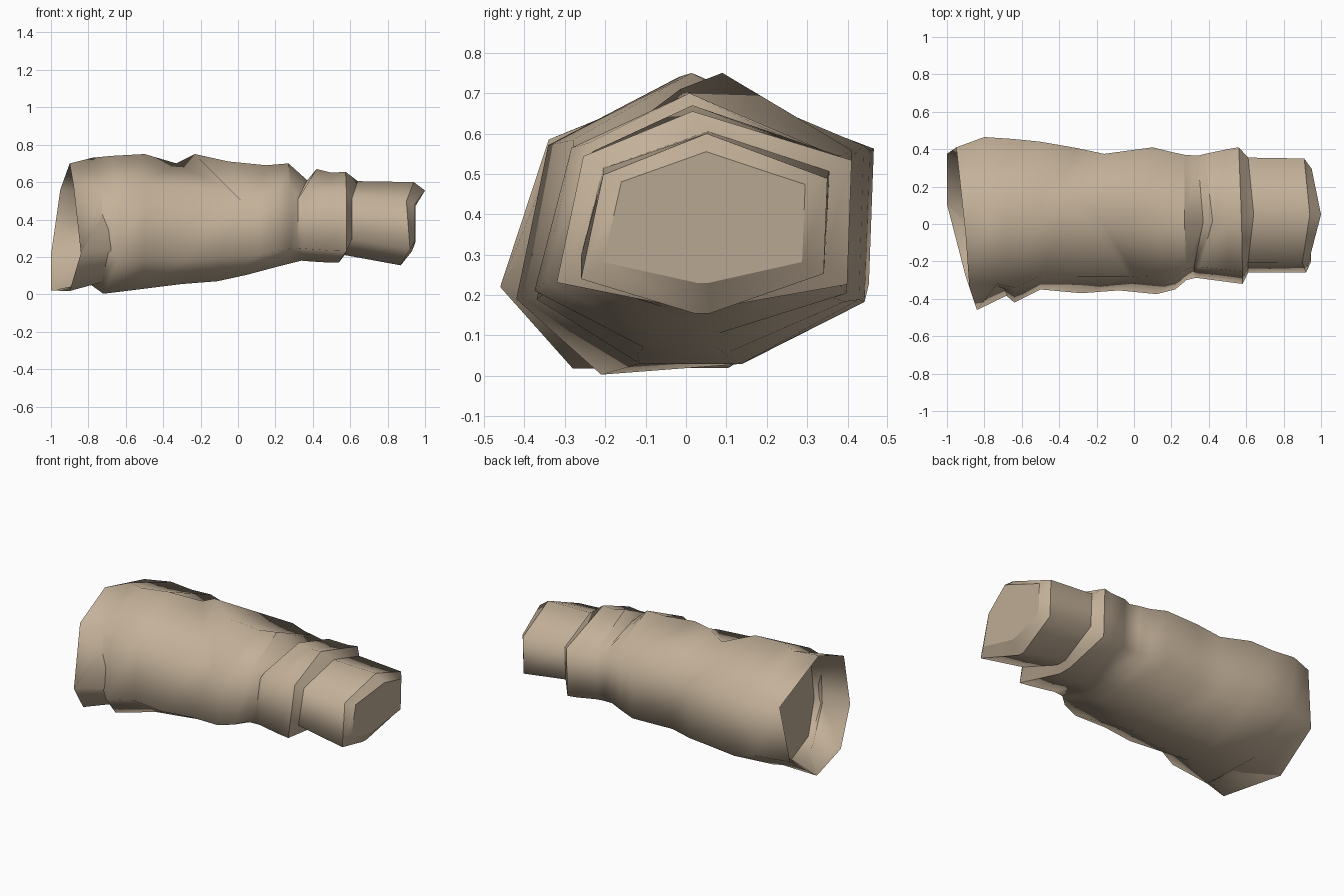
import bpy, bmesh

cloth = bpy.data.materials.new("tan cloth")
cloth.diffuse_color = (0.55, 0.44, 0.32, 1)

# Cross-section corners: (across, up, which side's x is used), unit box
# sides: 0 top, 1 front, 2 bottom, 3 back
SECTION = [(.46, 1, 0), (1, .75, 3), (.985, .27, 3), (.65, 0, 2),
           (.24, 0, 2), (0, .28, 1), (.09, .77, 1)]
T, RU, RL, BR, BL, LL, LU = range(7)

# Slanted rings: x at top, front, bottom, back; y min, max; z min, max
RINGS = [
    (-.90, -.86, -1.0, -.97, -.46, .41, .02, .70),    # open rim
    (-.78, -.72, -.80, -.80, -.35, .465, .06, .73),   # fold valley
    (-.68, -.64, -.72, -.65, -.42, .455, .005, .74),  # fold ridge
    (-.50, -.50, -.50, -.50, -.35, .44, .03, .75),
    (-.33, -.03, -.30, -.30, -.37, .405, .055, .70),  # diagonal wrinkle
    (-.23, .03, -.11, -.16, -.355, .375, .07, .75),
    (-.05, .12, .05, .10, -.375, .41, .105, .71),
    (.15, .22, .20, .20, -.35, .39, .145, .69),
    (.27, .28, .28, .27, -.30, .37, .165, .70),
    (.37, .32, .34, .34, -.29, .365, .18, .61),       # elbow crease
    (.42, .35, .40, .38, -.29, .375, .175, .67),
    (.50, .50, .48, .50, -.31, .40, .17, .65),
    (.575, .58, .54, .56, -.32, .41, .17, .655),      # cuff edge
    (.64, .61, .57, .61, -.26, .355, .21, .605),
    (.94, .90, .87, .91, -.26, .35, .155, .60),       # wrist edge
    (1.0, .945, .93, .95, -.205, .295, .23, .555),    # closed end
]
# Corners pulled off the regular section by the folds
MOVED = {(0, LL): (-.84, -.46, .22), (0, BL): (-.90, -.28, .018),
         (0, LU): (-.88, -.34, .585), (0, RU): (-.95, .41, .56),
         (0, RL): (-1, .375, .21), (1, LU): (-.73, -.32, .56),
         (2, BL): (-.72, -.21, .003), (2, BR): (-.72, .14, .03),
         (4, T): (-.33, .11, .70), (4, LU): (-.03, -.28, .55),
         (4, LL): (-.28, -.37, .19), (5, T): (-.23, .09, .75),
         (5, LU): (.02, -.285, .50), (5, LL): (-.08, -.355, .20),
         (6, LU): (.11, -.28, .51), (7, RU): (.20, .385, .545),
         (8, RU): (.27, .37, .545), (9, RU): (.34, .365, .535),
         (14, LL): (.92, -.26, .24)}
# Sharp creases: whole rings or only the sides they cross
SHARP = {0: range(7), 1: (BL, LL), 4: (LU,), 8: (T, LU), 9: (T, LU, LL),
         10: (T, LU), 12: range(7), 13: range(7), 14: range(7), 15: range(7)}

bm = bmesh.new()
loops = []
for k, ring in enumerate(RINGS):
    y0, y1, z0, z1 = ring[4:]
    taper = (ring[2] + 1) / 2          # bottom narrows to a point at the wrist
    loop = []
    for c, (u, v, side) in enumerate(SECTION):
        if side == 2:
            u += (.50 - u) * .9 * taper
        if c == T and k > 12:
            u = .51
        if c in (LL, RL):
            v = v - .2 * taper if k < 13 else (.16 if k > 14 else .22)
        co = (ring[side], y0 + (y1 - y0) * u, z0 + (z1 - z0) * v)
        loop.append(bm.verts.new(MOVED.get((k, c), co)))
    loops.append(loop)

n = len(SECTION)


def skin(a, b):
    for i in range(n):
        j = (i + 1) % n
        bm.faces.new((a[i], a[j], b[j], b[i])).smooth = True


# Skin between neighbouring rings and the closed wrist end
for a, b in zip(loops, loops[1:]):
    skin(a, b)
bm.faces.new(loops[-1])

# Recessed lining inside the open rim
inner = [bm.verts.new((v.co.x + .19, v.co.y * .80, .36 + (v.co.z - .36) * .85))
         for v in loops[0]]
skin(inner, loops[0])
bm.faces.new(inner)

# Crisp creases around folds, cuff and wrist
for k, sides in SHARP.items():
    for i in sides:
        bm.edges.get((loops[k][i], loops[k][(i + 1) % n])).smooth = False
for i in range(n):
    bm.edges.get((inner[i], inner[(i + 1) % n])).smooth = False
bmesh.ops.recalc_face_normals(bm, faces=bm.faces)

mesh = bpy.data.meshes.new("sleeve")
bm.to_mesh(mesh)
bm.free()
mesh.materials.append(cloth)
sleeve = bpy.data.objects.new("sleeve", mesh)
bpy.context.collection.objects.link(sleeve)
